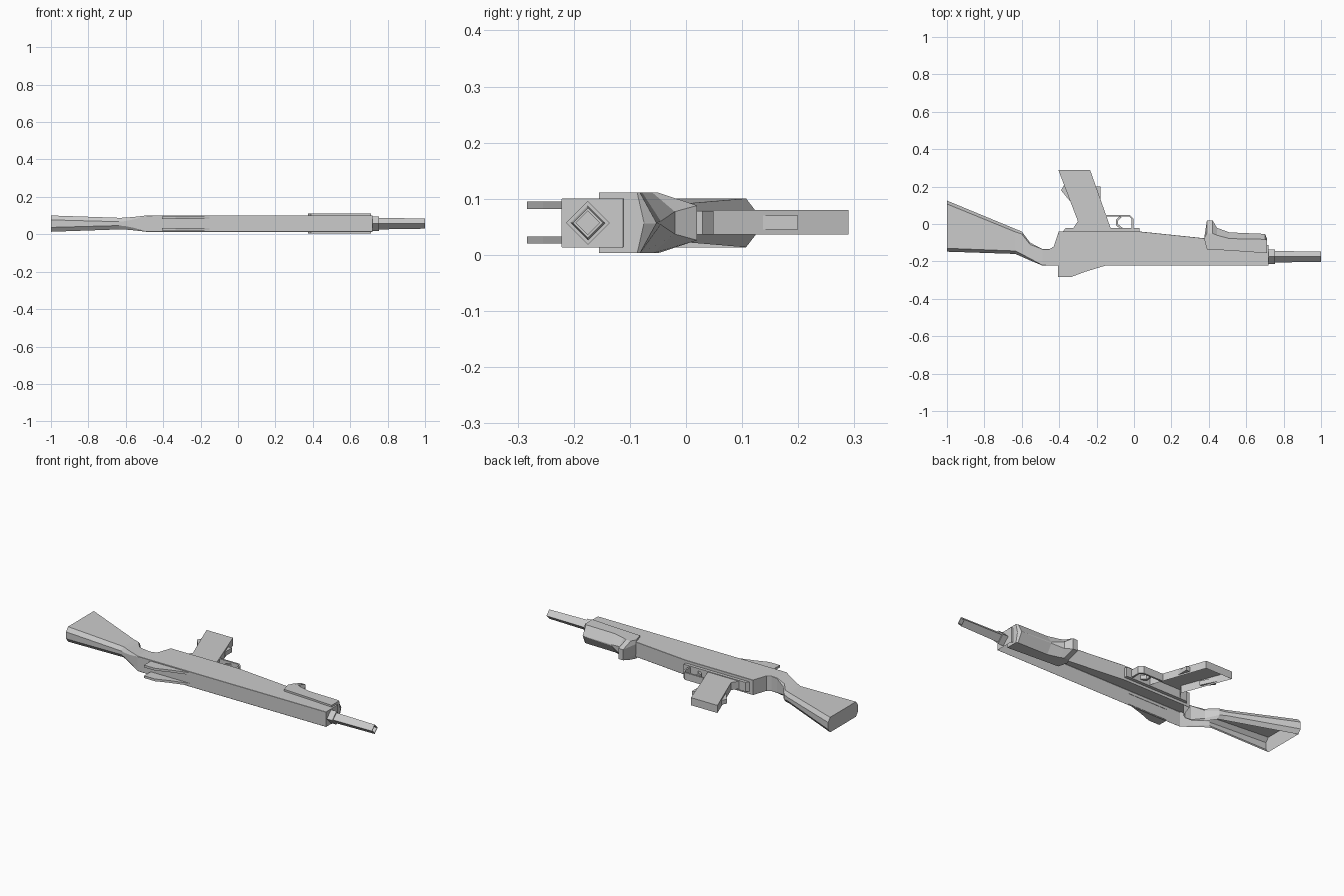
import bpy, bmesh, math
from mathutils import Vector

if "Cube" in bpy.data.objects:
    bpy.data.objects.remove(bpy.data.objects["Cube"])

steel = bpy.data.materials.new("grey")
steel.diffuse_color = (0.6, 0.6, 0.6, 1)
steel.use_nodes = True
steel.node_tree.nodes["Principled BSDF"].inputs["Base Color"].default_value = steel.diffuse_color
ZC = 0.057  # middle of the thickness


def finish(name, bm):
    bmesh.ops.recalc_face_normals(bm, faces=bm.faces)
    me = bpy.data.meshes.new(name)
    bm.to_mesh(me)
    bm.free()
    me.materials.append(steel)
    ob = bpy.data.objects.new(name, me)
    bpy.context.collection.objects.link(ob)
    return ob


def loft(name, rings, skip=None, caps=True):
    """Bridge rings of points; 'skip' leaves one side strip open."""
    bm = bmesh.new()
    rs = [[bm.verts.new(p) for p in r] for r in rings]
    n = len(rs[0])
    for a, b in zip(rs, rs[1:]):
        for i in range(n):
            if i != skip:
                j = (i + 1) % n
                bm.faces.new((a[i], a[j], b[j], b[i]))
    if caps:
        bm.faces.new(rs[0])
        bm.faces.new(rs[-1])
    return finish(name, bm)


def slab(name, pts, z0, z1, open_below=False):
    """Extrude an xy outline between two heights."""
    bm = bmesh.new()
    lo = [bm.verts.new((x, y, z0)) for x, y in pts]
    hi = [bm.verts.new((x, y, z1)) for x, y in pts]
    for i in range(len(pts)):
        j = (i + 1) % len(pts)
        bm.faces.new((lo[i], lo[j], hi[j], hi[i]))
    bm.faces.new(hi)
    if not open_below:
        bm.faces.new(lo)
    return finish(name, bm)


def strip(name, path, w, z0, z1):
    """Thin bent band following an xy path."""
    ps = [Vector(p) for p in path]
    left, right = [], []
    for i, p in enumerate(ps):
        d = (ps[min(i + 1, len(ps) - 1)] - ps[max(i - 1, 0)]).normalized()
        nrm = Vector((-d.y, d.x)) * w / 2
        left.append(tuple(p + nrm))
        right.append(tuple(p - nrm))
    return slab(name, left + right[::-1], z0, z1)


# Shoulder stock and receiver: one hollow shell, open underneath
# (x, y low, y high, half thickness, edge chamfer)
stations = [(-1, -.148, .125, .0435, .018), (-.635, -.16, -.026, .031, .016),
            (-.6, -.175, -.04, .032, .014), (-.555, -.195, -.10, .036, .01),
            (-.49, -.222, -.133, .0435, .002), (-.455, -.222, -.135, .0435, .001),
            (-.43, -.222, -.122, .0435, .001), (-.402, -.222, -.04, .0435, .001),
            (.03, -.222, -.04, .0435, .001), (.72, -.222, -.112, .0435, .001)]
rings = []
for x, a, b, h, c in stations:
    k = h - c * 1.3
    rings.append([(x, a + c, ZC - h), (x, a, ZC - k), (x, a, ZC + k), (x, a + c, ZC + h),
                  (x, b - c, ZC + h), (x, b, ZC + k), (x, b, ZC - k), (x, b - c, ZC - h)])
loft("stock_and_receiver", rings, skip=7)

# Raised plate below the receiver
slab("lower_plate", [(-.385, -.045), (-.365, -.022), (.03, -.022), (.03, -.06), (-.385, -.06)],
     .03, .084)

# Fore grip with a keel that swells into a rear hump
# (x, y top, y side, y keel, keel half width)
grip = [(.375, -.08, -.079, -.078, .03), (.39, -.135, -.05, .02, .031),
        (.42, -.137, -.05, .02, .031), (.443, -.138, -.06, -.02, .02),
        (.51, -.142, -.078, -.045, .003), (.70, -.155, -.082, -.053, .001),
        (.71, -.155, -.087, -.075, .001)]
loft("fore_grip", [[(x, t, ZC - .054), (x, t, ZC + .054), (x, s, ZC + .054),
                    (x, k, ZC + w), (x, k, ZC - w), (x, s, ZC - .054)]
                   for x, t, s, k, w in grip])


# Four-sided collar and hollow barrel
def diamond(x, r):
    return [(x, -.175 + r * math.cos(a * math.pi / 2), ZC + r * math.sin(a * math.pi / 2))
            for a in range(4)]


loft("barrel_collar", [diamond(.715, .039), diamond(.755, .039)])
loft("barrel", [diamond(.75, .031), diamond(1, .027), diamond(1, .021), diamond(.95, .021)])

# Paired sight guards on top
for side, z0 in (("lower", .02), ("upper", .082)):
    slab("sight_guard_" + side, [(-.405, -.22), (-.405, -.283), (-.335, -.283), (-.26, -.255),
                                 (-.145, -.22)], z0, z0 + .013)

# Magazine, open underneath, with two catches
slab("magazine", [(-.405, .29), (-.235, .29), (-.125, -.022), (-.325, -.022), (-.30, .015)],
     .036, .08, open_below=True)
slab("front_catch", [(-.215, .2), (-.18, .2), (-.18, .137), (-.195, .137)], .045, .07)
slab("rear_catch", [(-.373, .21), (-.39, .18), (-.345, .125), (-.33, .125)], .045, .07)

# Trigger guard and trigger
strip("trigger_guard", [(-.15, .044), (-.025, .044), (-.008, .028), (-.008, -.025)], .01, .036, .078)
strip("trigger", [(-.065, -.025), (-.09, -.005), (-.09, .02), (-.072, .038)], .012, .045, .069)
